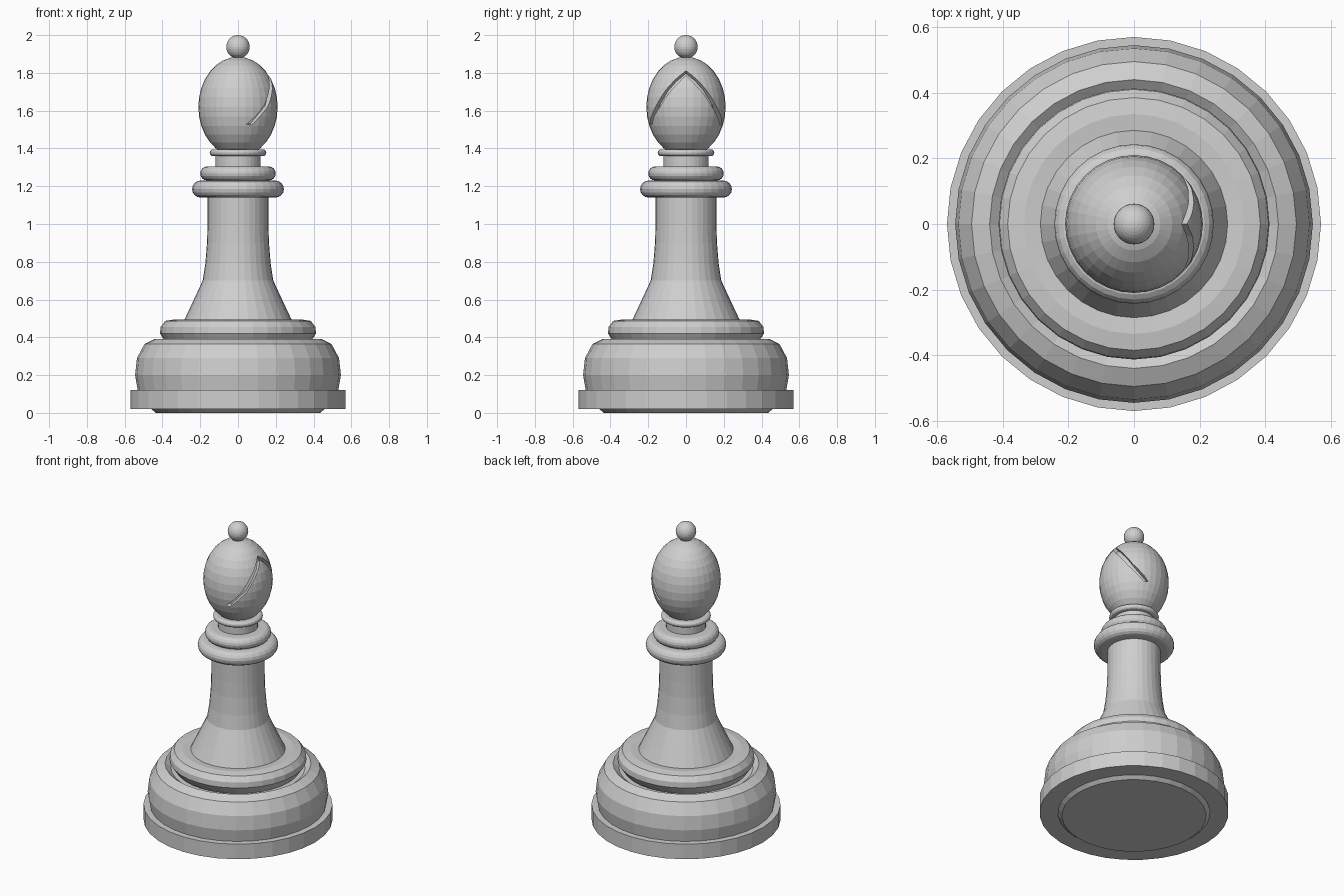
import bpy, bmesh, math
from mathutils import Vector

if "Cube" in bpy.data.objects:
    bpy.data.objects.remove(bpy.data.objects["Cube"])

SEG = 32
grey = bpy.data.materials.new("light_grey")
grey.diffuse_color = (0.62, 0.62, 0.62, 1)
grey.use_nodes = True
grey.node_tree.nodes["Principled BSDF"].inputs["Base Color"].default_value = grey.diffuse_color


def finish(name, bm):
    bmesh.ops.remove_doubles(bm, verts=bm.verts, dist=1e-5)
    bmesh.ops.recalc_face_normals(bm, faces=bm.faces)
    mesh = bpy.data.meshes.new(name)
    bm.to_mesh(mesh)
    bm.free()
    mesh.materials.append(grey)
    ob = bpy.data.objects.new(name, mesh)
    bpy.context.collection.objects.link(ob)
    return ob


def lathe(name, profile):
    """Turn a (radius, height) profile round z and cap both ends."""
    bm = bmesh.new()
    rings = [[bm.verts.new((r * math.cos(2 * math.pi * i / SEG),
                            r * math.sin(2 * math.pi * i / SEG), z))
              for i in range(SEG)] for r, z in profile]
    for a, b in zip(rings, rings[1:]):
        for i in range(SEG):
            j = (i + 1) % SEG
            bm.faces.new((a[i], a[j], b[j], b[i]))
    bm.faces.new(rings[0][::-1])
    bm.faces.new(rings[-1])
    return finish(name, bm)


def collar(name, r, z0, z1):
    """Disc with a half-round rim."""
    h = (z1 - z0) / 2
    pts = [(r - h + h * math.cos(t), z0 + h + h * math.sin(t))
           for t in (math.pi * (k / 8 - 0.5) for k in range(9))]
    return lathe(name, pts)


def ellipsoid(name, r, h, zc, rings=16):
    bm = bmesh.new()
    bmesh.ops.create_uvsphere(bm, u_segments=SEG, v_segments=rings, radius=1)
    for v in bm.verts:
        v.co = (v.co.x * r, v.co.y * r, v.co.z * h + zc)
    return finish(name, bm)


# Base: foot, plinth, rounded belly with a dished top, and ring
lathe("foot", [(0.435, 0), (0.465, 0.025), (0.465, 0.05)])
lathe("plinth", [(0.57, 0.02), (0.57, 0.12)])
lathe("belly", [(0.53, 0.115), (0.545, 0.2), (0.535, 0.29), (0.495, 0.365),
                (0.44, 0.392), (0.405, 0.365)])
lathe("base_ring", [(0.37, 0.36), (0.395, 0.392), (0.413, 0.42), (0.41, 0.455),
                    (0.385, 0.487), (0.335, 0.495), (0.28, 0.49)])

# Flared column
lathe("column", [(0.288, 0.485), (0.25, 0.565), (0.215, 0.64), (0.187, 0.70),
                 (0.173, 0.79), (0.164, 0.90), (0.161, 1.0), (0.161, 1.16)])

# Collars and neck
collar("lower_collar", 0.243, 1.14, 1.23)
collar("upper_collar", 0.2, 1.23, 1.305)
lathe("neck", [(0.12, 1.29), (0.12, 1.38)])
collar("neck_ring", 0.15, 1.36, 1.395)

# Head and finial
R, H, ZC = 0.21, 0.265, 1.62
head = ellipsoid("head", R, H, ZC)
ellipsoid("finial", 0.062, 0.062, 1.938)

# Chevron groove cutter: strip that follows the head surface on the +x side
half = [(0.0, 1.80), (0.05, 1.755), (0.10, 1.70), (0.145, 1.63), (0.187, 1.525)]
path = [(-y, z) for y, z in half[:0:-1]] + half
bm = bmesh.new()
prev = None
for k, (y, z) in enumerate(path):
    a, b = path[max(k - 1, 0)], path[min(k + 1, len(path) - 1)]
    x = R * math.sqrt(max(0.02, 1 - (y / R) ** 2 - ((z - ZC) / H) ** 2))
    p = Vector((x, y, z))
    out = Vector((x / R ** 2, y / R ** 2, (z - ZC) / H ** 2)).normalized()
    along = Vector((0, b[0] - a[0], b[1] - a[1]))
    side = out.cross(along).normalized() * 0.014
    sec = [bm.verts.new(p + out * d + side * s)
           for d, s in ((-0.025, -1), (-0.025, 1), (0.03, 1), (0.03, -1))]
    if prev:
        for i in range(4):
            j = (i + 1) % 4
            bm.faces.new((prev[i], prev[j], sec[j], sec[i]))
    else:
        bm.faces.new(sec)
    prev = sec
bm.faces.new(prev)
cutter = finish("groove_cutter", bm)
cutter.hide_render = True

cut = head.modifiers.new("groove", 'BOOLEAN')
cut.operation = 'DIFFERENCE'
cut.solver = 'EXACT'
cut.object = cutter
bpy.context.view_layer.objects.active = head
bpy.ops.object.modifier_apply(modifier=cut.name)
bpy.data.objects.remove(cutter)
